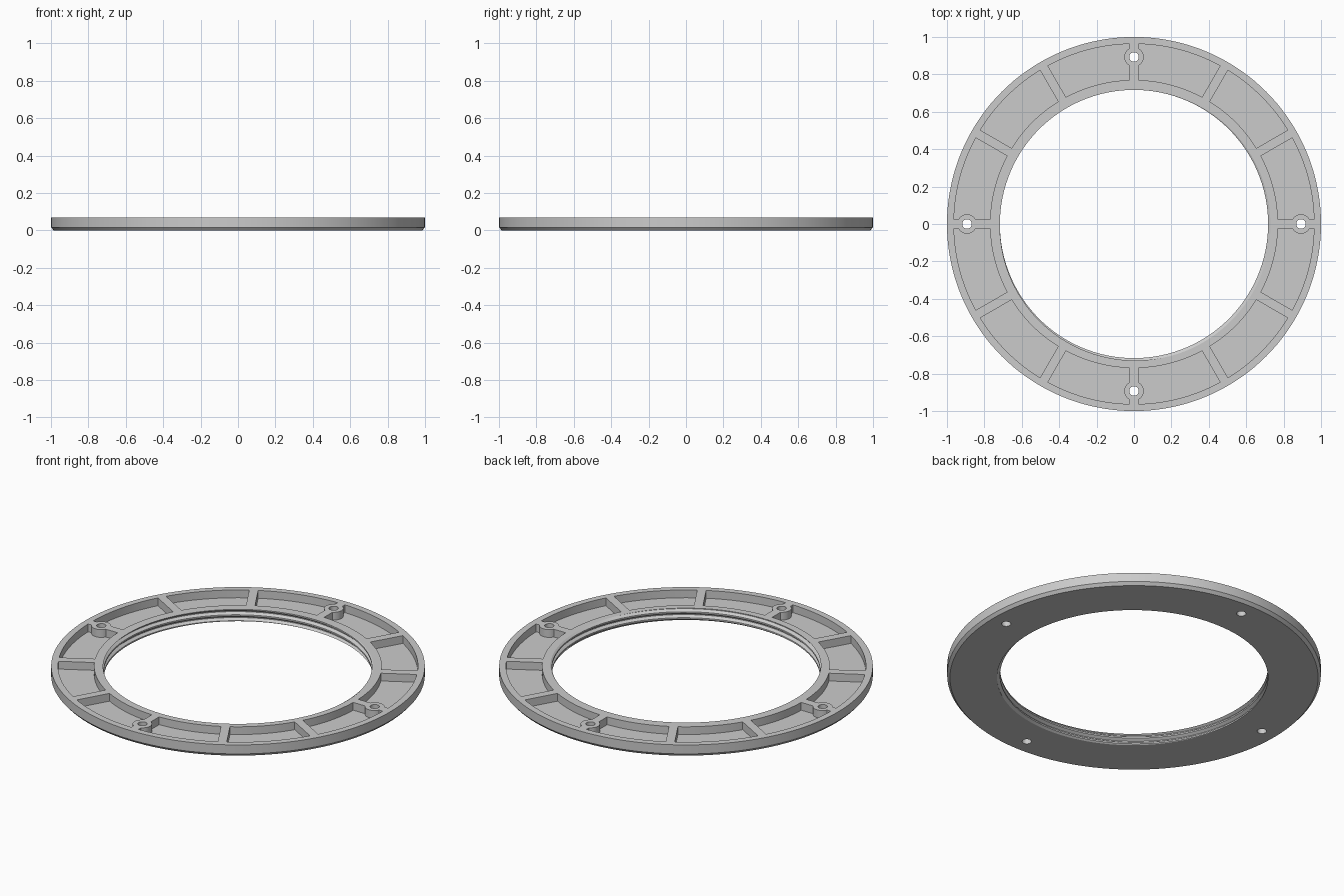
import bpy, bmesh, math
from mathutils import Matrix

if "Cube" in bpy.data.objects:
    bpy.data.objects.remove(bpy.data.objects["Cube"])

SEG, H, FLOOR = 144, 0.07, 0.024
PITCH, CREST, ROOT = 0.035, 0.717, 0.733
RIB, BOSS_AT = 0.024, 0.893

grey = bpy.data.materials.new("plain grey")
grey.use_nodes = True
grey.diffuse_color = (0.6, 0.6, 0.6, 1)
grey.node_tree.nodes["Principled BSDF"].inputs["Base Color"].default_value = (0.6, 0.6, 0.6, 1)


def finish(bm, name):
    bmesh.ops.remove_doubles(bm, verts=bm.verts, dist=0.00002)
    bmesh.ops.dissolve_degenerate(bm, edges=bm.edges, dist=0.00001)
    bmesh.ops.recalc_face_normals(bm, faces=bm.faces)
    mesh = bpy.data.meshes.new(name)
    bm.to_mesh(mesh)
    bm.free()
    mesh.materials.append(grey)
    ob = bpy.data.objects.new(name, mesh)
    bpy.context.collection.objects.link(ob)
    return ob


def sweep(section, name):
    """Turn a closed (radius, height) section, which may vary with angle, once round z."""
    bm = bmesh.new()
    columns = []
    for i in range(SEG + 1):
        a = math.tau * i / SEG
        columns.append([bm.verts.new((r * math.cos(a), r * math.sin(a), z)) for r, z in section(a)])
    for c, d in zip(columns, columns[1:]):
        for k in range(len(c)):
            n = (k + 1) % len(c)
            bm.faces.new((c[k], d[k], d[n], c[n]))
    return finish(bm, name)


def cylinders(radius, low, high, name):
    """Four upright cylinders on the screw circle."""
    bm = bmesh.new()
    for i in range(4):
        a = math.tau * i / 4
        place = Matrix.Translation((BOSS_AT * math.cos(a), BOSS_AT * math.sin(a), (low + high) / 2))
        bmesh.ops.create_cone(bm, cap_ends=True, segments=40, radius1=radius, radius2=radius,
                              depth=high - low, matrix=place)
    return finish(bm, name)


def cut(target, cutter):
    mod = target.modifiers.new("cut", 'BOOLEAN')
    mod.operation, mod.solver, mod.object = 'DIFFERENCE', 'EXACT', cutter
    bpy.context.view_layer.objects.active = target
    bpy.ops.object.modifier_apply(modifier=mod.name)
    bpy.data.objects.remove(cutter)


# Ring body with an internal screw thread and a chamfered lower rim
SHIFT = 0.375 - H / PITCH


def thread_radius(phase):
    d = abs((phase + 0.5) % 1 - 0.5)
    t = min(max((d - 0.125) / 0.3125, 0), 1)
    return CREST + (ROOT - CREST) * t


def ring_section(a):
    turn = a / math.tau
    points = []
    for k in range(-4, 6):
        for p in (-0.125, 0.125, 0.4375, 0.5625):
            z = min(max((k + p + turn - SHIFT) * PITCH, 0), H)
            points.append((thread_radius(z / PITCH - turn + SHIFT), z))
    return points + [(1, H), (1, 0.017), (0.985, 0)]


ring = sweep(ring_section, "threaded_ring")

# Pockets: an annular channel, less the ribs and the screw bosses
pockets = sweep(lambda a: [(0.77, FLOOR), (0.77, 0.12), (0.963, 0.12), (0.963, FLOOR)], "pocket_cutter")
for i in range(12):
    bm = bmesh.new()
    bmesh.ops.create_cube(bm, size=1, matrix=Matrix.Rotation(math.tau * i / 12, 4, 'Z')
                          @ Matrix.Translation((0.87, 0, 0.07)) @ Matrix.Diagonal((0.4, 2 * RIB, 0.2, 1)))
    cut(pockets, finish(bm, "rib_cutter"))
cut(pockets, cylinders(0.052, -0.05, 0.2, "boss_cutter"))
cut(ring, pockets)

# Screw holes through the bosses
cut(ring, cylinders(0.025, -0.05, 0.2, "hole_cutter"))

bpy.ops.object.select_all(action='DESELECT')
ring.select_set(True)
bpy.context.view_layer.objects.active = ring
bpy.ops.object.shade_smooth_by_angle(angle=math.radians(30))
